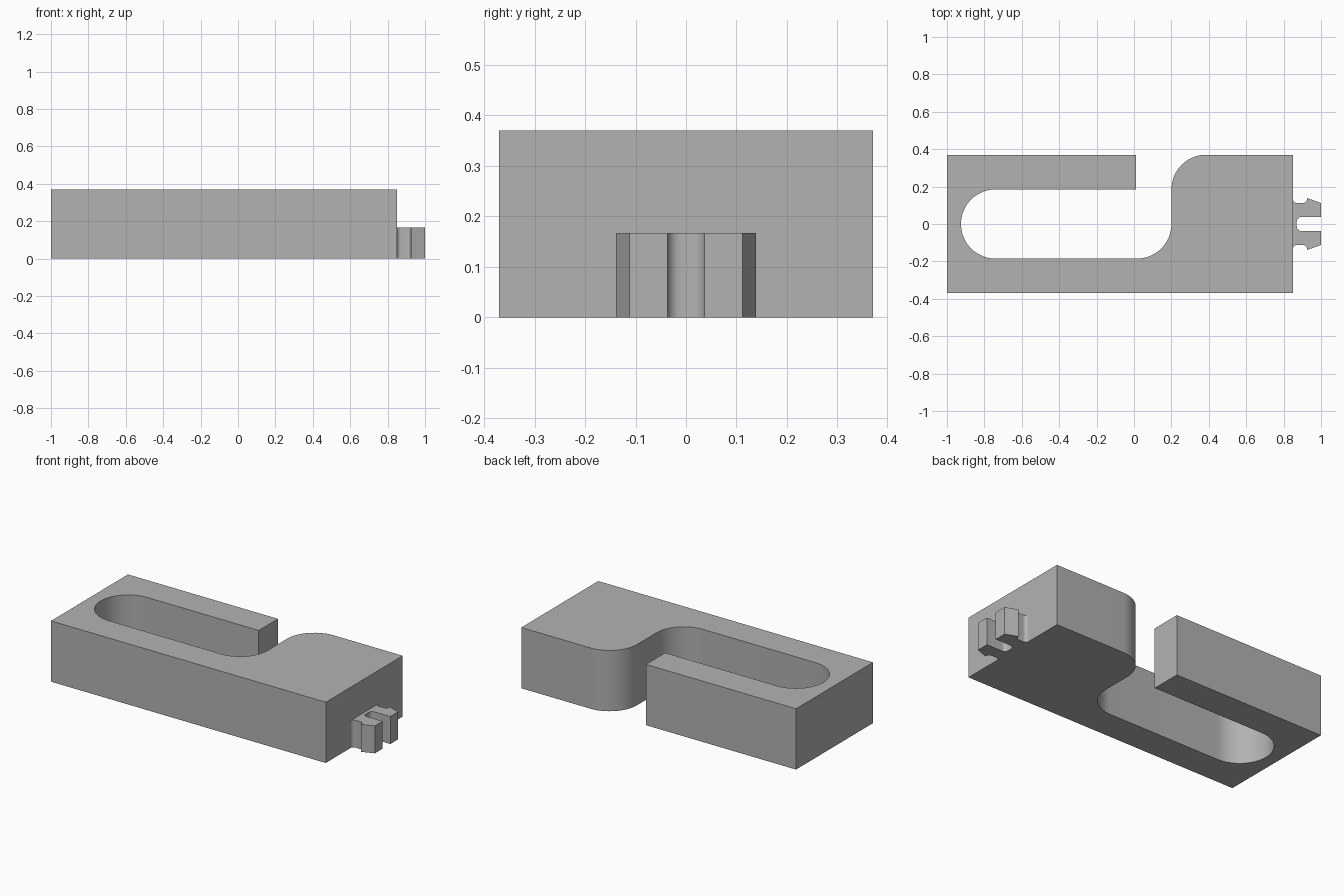
import bpy
import bmesh
from math import radians, cos, sin

cube = bpy.data.objects.get("Cube")
if cube:
    bpy.data.objects.remove(cube, do_unlink=True)

grey = bpy.data.materials.new("plain grey")
grey.use_nodes = True
colour = (0.45, 0.45, 0.45, 1)
grey.diffuse_color = colour
grey.node_tree.nodes["Principled BSDF"].inputs["Base Color"].default_value = colour


def arc(cx, cy, r, start, end, steps=16):
    """Points along a circular arc, angles in degrees."""
    angles = [radians(start + (end - start) * i / steps) for i in range(steps + 1)]
    return [(cx + r * cos(a), cy + r * sin(a)) for a in angles]


def extrude_outline(name, outline, height):
    """Solid standing on the ground with the given plan outline."""
    bm = bmesh.new()
    base = bm.faces.new([bm.verts.new((x, y, 0)) for x, y in outline])
    top = bmesh.ops.extrude_face_region(bm, geom=[base], use_keep_orig=True)
    verts = [g for g in top["geom"] if isinstance(g, bmesh.types.BMVert)]
    bmesh.ops.translate(bm, vec=(0, 0, height), verts=verts)
    bmesh.ops.recalc_face_normals(bm, faces=bm.faces)
    mesh = bpy.data.meshes.new(name)
    bm.to_mesh(mesh)
    bm.free()
    mesh.materials.append(grey)
    obj = bpy.data.objects.new(name, mesh)
    bpy.context.collection.objects.link(obj)
    bpy.ops.object.select_all(action="DESELECT")
    obj.select_set(True)
    bpy.context.view_layer.objects.active = obj
    bpy.ops.object.shade_smooth_by_angle(angle=radians(30))
    return obj


# Main block: a hooked arm wraps round a slot that opens at the back
W, R, END = 0.37, 0.185, 0.85
body = [(-1, -W), (END, -W), (END, W)]
body += arc(0.2 + R, W - R, R, 90, 180)
body += arc(0.2 - R, 0, R, 0, -90)
body += arc(-0.925 + R, 0, R, 270, 90, 32)
body += [(0.01, R), (0.01, W), (-1, W)]
extrude_outline("slotted_body", body, W)

# Snap clip: two barbed prongs, mirrored about the centre line
half = arc(0.87 + 0.025, 0.037 - 0.025, 0.025, 180, 90, 8)
half += [(1, 0.037), (1, 0.112), (0.925, 0.139)]
half += arc(0.905, 0.132, 0.02, 0, -90, 8)
half += arc(0.87, 0.132, 0.02, 270, 180, 8)
clip = half + [(x, -y) for x, y in reversed(half)]
extrude_outline("snap_clip", clip, 0.167)
